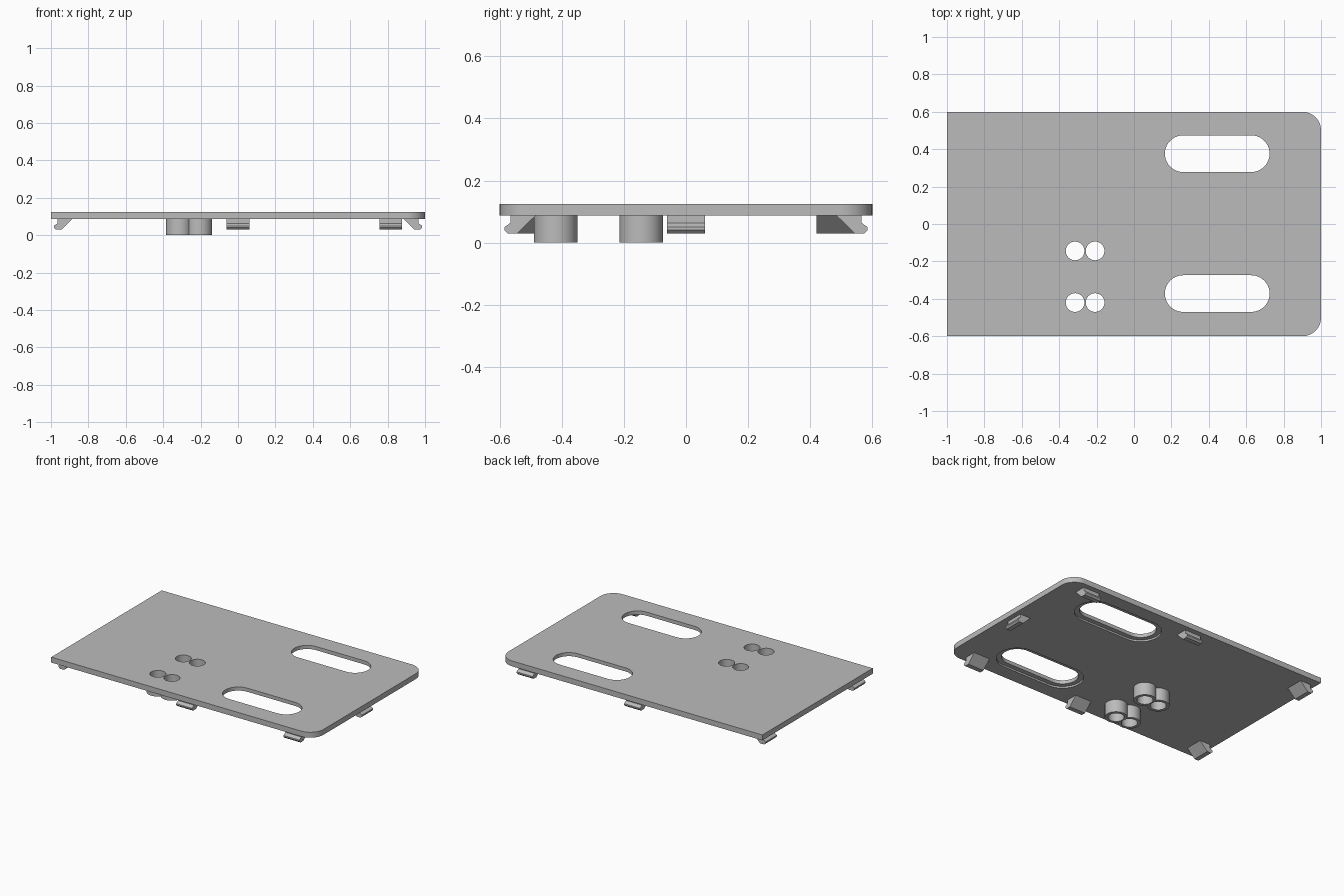
import bpy, bmesh, math
from mathutils import Matrix, Vector

cube = bpy.data.objects.get("Cube")
if cube:
    bpy.data.objects.remove(cube, do_unlink=True)

grey = bpy.data.materials.new("light_grey_plastic")
grey.use_nodes = True
GREY = (0.5, 0.5, 0.5, 1)
grey.diffuse_color = GREY
grey.node_tree.nodes["Principled BSDF"].inputs["Base Color"].default_value = GREY

BOTTOM, TOP = 0.087, 0.124   # underside and upper face of the plate


def prism(name, points, direction):
    """Extrude a closed loop of 3D points along a direction."""
    bm = bmesh.new()
    face = bm.faces.new([bm.verts.new(p) for p in points])
    new = bmesh.ops.extrude_face_region(bm, geom=[face])["geom"]
    bmesh.ops.translate(bm, vec=Vector(direction),
                        verts=[g for g in new if isinstance(g, bmesh.types.BMVert)])
    bmesh.ops.recalc_face_normals(bm, faces=bm.faces)
    mesh = bpy.data.meshes.new(name)
    bm.to_mesh(mesh)
    bm.free()
    mesh.materials.append(grey)
    obj = bpy.data.objects.new(name, mesh)
    bpy.context.collection.objects.link(obj)
    return obj


def arc(cx, cy, r, start, end, n, z):
    angles = [math.radians(start + (end - start) * i / n) for i in range(n + 1)]
    return [(cx + r * math.cos(a), cy + r * math.sin(a), z) for a in angles]


def cylinder(name, x, y, r, z0, z1):
    return prism(name, arc(x, y, r, 0, 360, 48, z0)[:-1], (0, 0, z1 - z0))


def slot(name, y, r, z0, z1):
    loop = arc(0.627, y, r, -90, 90, 20, z0) + arc(0.263, y, r, 90, 270, 20, z0)
    return prism(name, loop, (0, 0, z1 - z0))


def select_only(obj):
    bpy.ops.object.select_all(action='DESELECT')
    obj.select_set(True)
    bpy.context.view_layer.objects.active = obj


def combine(obj, tool, operation):
    mod = obj.modifiers.new(operation.title(), 'BOOLEAN')
    mod.operation, mod.solver, mod.object = operation, 'EXACT', tool
    select_only(obj)
    bpy.ops.object.modifier_apply(modifier=mod.name)
    bpy.data.objects.remove(tool, do_unlink=True)


def smooth(obj):
    select_only(obj)
    bpy.ops.object.shade_smooth_by_angle(angle=math.radians(30))


# Cover plate, rounded at one end only
outline = [(-1, 0.6, BOTTOM), (-1, -0.6, BOTTOM)]
outline += arc(0.9, -0.5, 0.1, -90, 0, 12, BOTTOM) + arc(0.9, 0.5, 0.1, 0, 90, 12, BOTTOM)
plate = prism("cover_plate", outline, (0, 0, TOP - BOTTOM))

# Long slots with a shallow recess around them on the underside
for y in (-0.372, 0.376):
    combine(plate, slot("slot_cutter", y, 0.098, 0, 0.2), 'DIFFERENCE')
    combine(plate, slot("recess_cutter", y, 0.13, 0, BOTTOM + 0.012), 'DIFFERENCE')

# Paired tubular bosses, drilled through the plate
HOLE_X = (-0.315, -0.208)
for name, y in (("front_boss_pair", -0.42), ("rear_boss_pair", -0.144)):
    boss, second = [cylinder(name, x, y, 0.07, 0, BOTTOM) for x in HOLE_X]
    combine(boss, second, 'UNION')
    for x in HOLE_X:
        for target in (boss, plate):
            combine(target, cylinder("hole_cutter", x, y, 0.05, -0.1, 0.2), 'DIFFERENCE')
    smooth(boss)
smooth(plate)

# Snap clips: profile as (distance from plate edge, height), hook facing outward
CLIP = [(0.115, BOTTOM), (0.057, 0.03), (0.026, 0.03), (0.015, 0.041),
        (0.015, 0.05), (0.035, 0.064), (0.035, BOTTOM)]
WIDTH = 0.122


def clip(name, angle, edge, along):
    """Clip on the edge facing the given angle, shifted along that edge."""
    obj = prism(name, [(edge - d, -WIDTH / 2, z) for d, z in CLIP], (0, WIDTH, 0))
    turn = Matrix.Rotation(math.radians(angle), 4, 'Z')
    obj.data.transform(turn @ Matrix.Translation((0, along, 0)))


for x, spot in ((0, "middle"), (0.817, "end")):
    clip(f"front_{spot}_clip", -90, 0.6, x)
    clip(f"rear_{spot}_clip", 90, 0.6, -x)
clip("left_clip", 0, 1, 0)
clip("right_front_clip", 180, 1, 0.482)
clip("right_rear_clip", 180, 1, -0.482)
